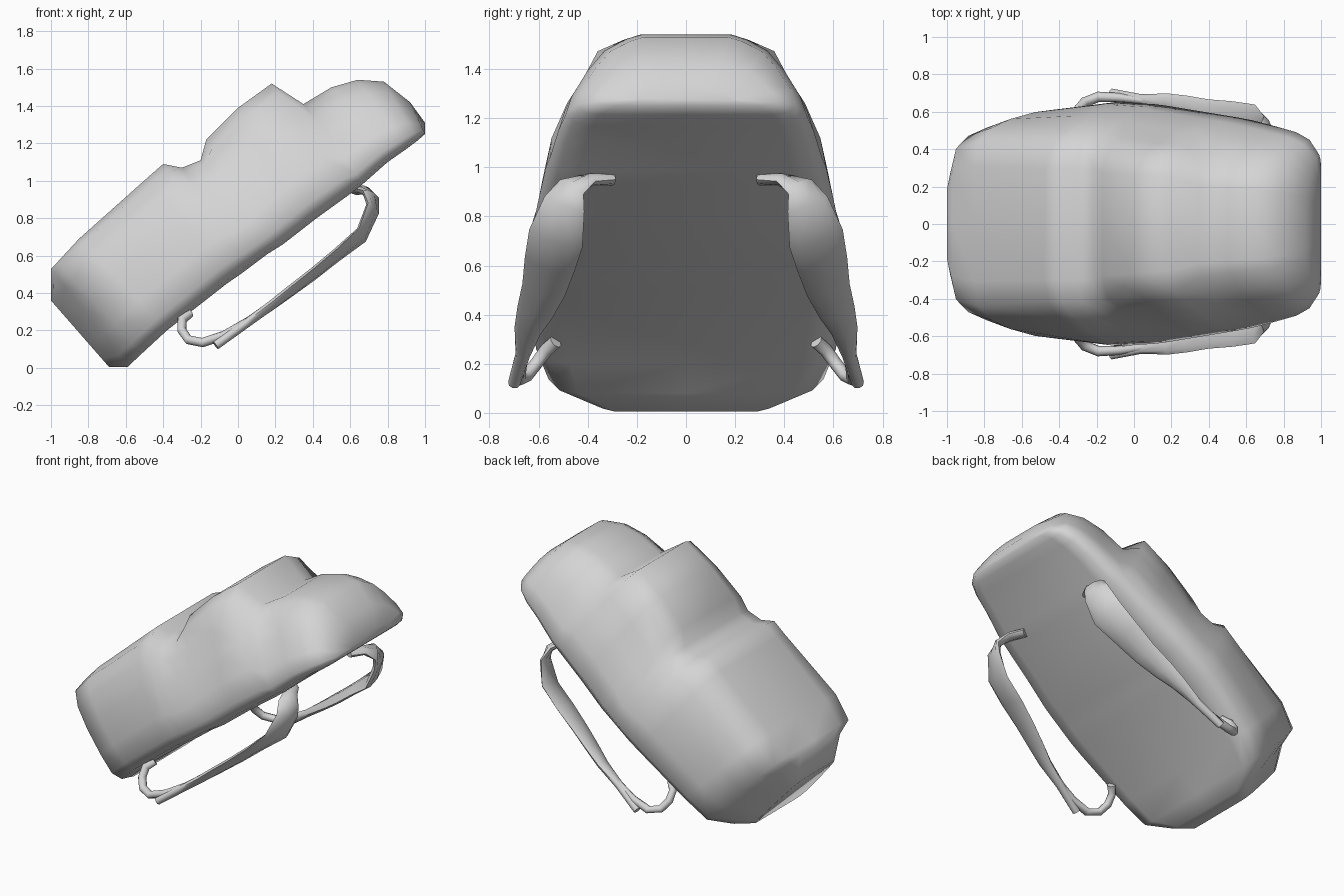
import bpy, bmesh, math
from mathutils import Vector

if "Cube" in bpy.data.objects:
    bpy.data.objects.remove(bpy.data.objects["Cube"], do_unlink=True)

# One plain fabric colour
fabric = bpy.data.materials.new("light_grey")
fabric.use_nodes = True
GREY = (0.66, 0.66, 0.66, 1)
fabric.diffuse_color = GREY
fabric.node_tree.nodes["Principled BSDF"].inputs["Base Color"].default_value = GREY


def loft(name, rings, angle):
    """Skin closed rings of equal length, cap both ends, smooth shade."""
    bm = bmesh.new()
    rows = [[bm.verts.new(p) for p in ring] for ring in rings]
    n = len(rows[0])
    for a, b in zip(rows, rows[1:]):
        for i in range(n):
            j = (i + 1) % n
            bm.faces.new((a[i], a[j], b[j], b[i]))
    bm.faces.new(rows[0])
    bm.faces.new(rows[-1][::-1])
    bmesh.ops.recalc_face_normals(bm, faces=bm.faces)
    mesh = bpy.data.meshes.new(name)
    bm.to_mesh(mesh)
    bm.free()
    obj = bpy.data.objects.new(name, mesh)
    bpy.context.collection.objects.link(obj)
    mesh.materials.append(fabric)
    bpy.ops.object.select_all(action='DESELECT')
    bpy.context.view_layer.objects.active = obj
    obj.select_set(True)
    bpy.ops.object.shade_smooth_by_angle(angle=math.radians(angle))
    return obj


# Half cross-sections: (depth from back to front, fraction of half width)
BACK = [(0, 0), (0, .78), (.025, .92), (.12, 1)]
BASE = BACK + [(.32, .98), (.6, .92), (.82, .84), (.96, .72), (1, .50), (1, 0)]
FULL = BACK + [(.32, .98), (.6, .89), (.82, .77), (.95, .64), (1, .46), (1, 0)]
POCKET = BACK + [(.32, .96), (.56, .85), (.74, .73), (.92, .63), (1, .44), (1, 0)]
LID = BACK + [(.32, .95), (.6, .82), (.82, .68), (.95, .50), (1, .38), (1, 0)]

# Stations from base to lid: back x, z, front x, z, half width, section
STATIONS = [
    (-.69, .005, -1.0, .36, .27, BASE),
    (-.59, .005, -1.0, .53, .37, BASE),
    (-.51, .08, -.97, .56, .56, BASE),
    (-.38, .20, -.85, .69, .61, BASE),
    (-.06, .45, -.48, 1.02, .65, FULL),
    (.02, .505, -.40, 1.09, .65, FULL),
    (.08, .55, -.30, 1.07, .645, FULL),
    (.16, .61, -.20, 1.11, .64, FULL),
    (.24, .66, -.17, 1.22, .63, POCKET),
    (.42, .80, 0.0, 1.39, .60, POCKET),
    (.60, .93, .18, 1.52, .57, POCKET),
    (.67, .985, .35, 1.41, .555, LID),
    (.80, 1.10, .50, 1.50, .52, LID),
    (.90, 1.17, .64, 1.54, .49, LID),
    (.96, 1.215, .78, 1.53, .45, LID),
    (1.0, 1.25, .92, 1.42, .37, LID),
    (1.0, 1.27, 1.0, 1.31, .21, LID),
]


def body_ring(bx, bz, fx, fz, w, section):
    half = [(bx + (fx - bx) * t, w * k, bz + (fz - bz) * t) for t, k in section]
    return half + [(x, -y, z) for x, y, z in half[-2:0:-1]]


loft("bag_body", [body_ring(*s) for s in STATIONS], 88)


def strap(name, path, thick, side):
    """Sweep a flattened oval; path points are x, y, z, half width."""
    pts = [Vector(p[:3]) for p in path]
    rings = []
    for i, p in enumerate(pts):
        tan = (pts[min(i + 1, len(pts) - 1)] - pts[max(i - 1, 0)]).normalized()
        ref = Vector((-.35, 1, 0))
        across = (ref - tan * ref.dot(tan)).normalized()
        up = tan.cross(across)
        ring = []
        for k in range(8):
            a = k * math.pi / 4
            q = p + across * math.cos(a) * path[i][3] + up * math.sin(a) * thick
            ring.append((q.x, q.y * side, q.z))
        rings.append(ring)
    return loft(name, rings, 60)


# Wide padded shoulder strap and the thin webbing loop under it
PADDED = [(.63, .30, .95, .035), (.67, .39, .95, .045), (.71, .465, .92, .07),
          (.72, .495, .85, .09), (.66, .53, .71, .115), (.53, .555, .605, .105),
          (.40, .58, .50, .09), (.28, .615, .41, .075), (.18, .645, .335, .055),
          (.04, .665, .235, .03), (-.12, .70, .12, .025)]
WEBBING = [(-.26, .53, .29, .028), (-.30, .57, .255, .028), (-.30, .61, .20, .028),
           (-.265, .65, .15, .028), (-.19, .68, .135, .028), (-.07, .675, .175, .025),
           (.06, .66, .25, .02)]
for label, side in (("left", -1), ("right", 1)):
    strap("shoulder_strap_" + label, PADDED, .025, side)
    strap("webbing_loop_" + label, WEBBING, .025, side)
